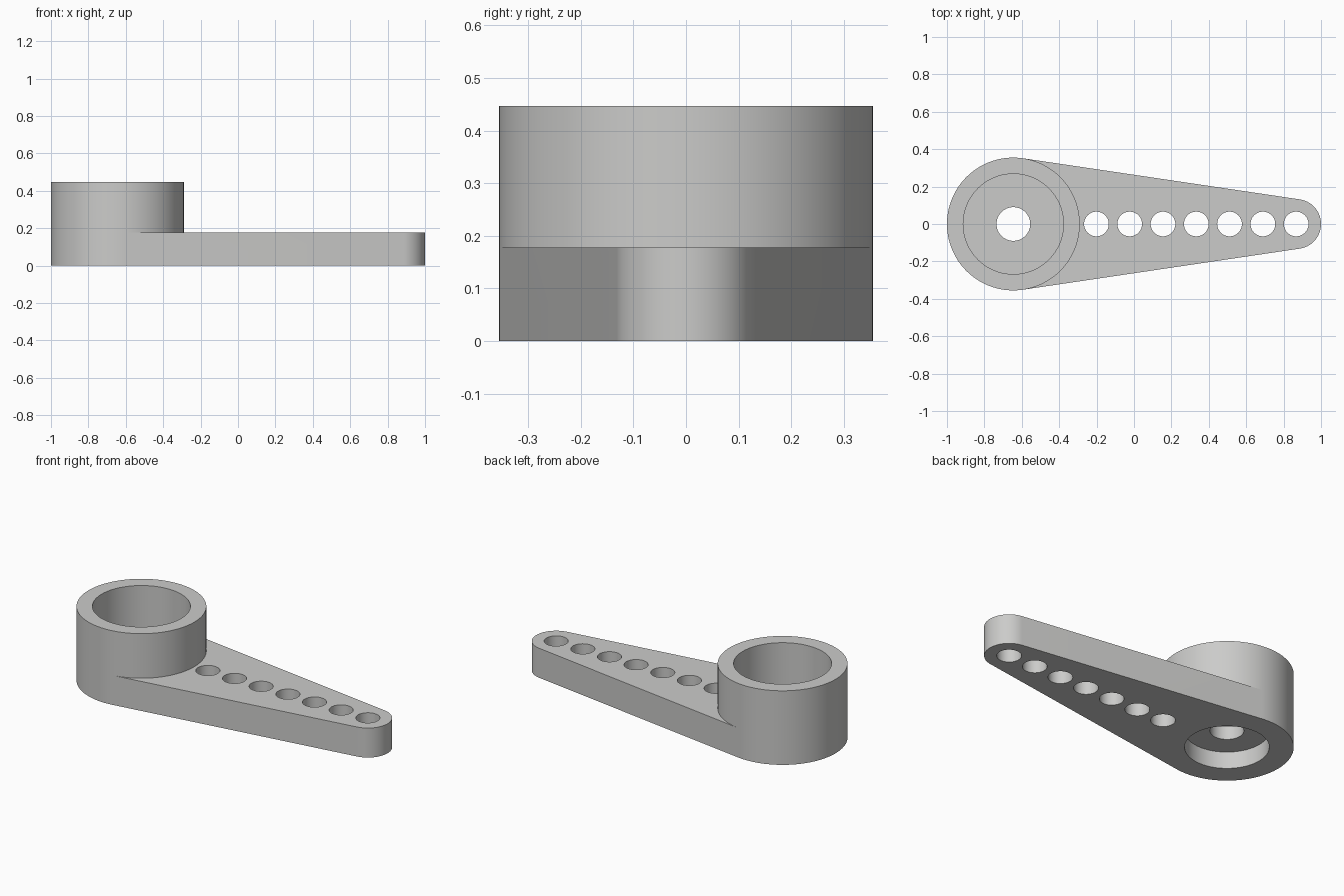
import bpy, bmesh, math

if "Cube" in bpy.data.objects:
    bpy.data.objects.remove(bpy.data.objects["Cube"])

HUB_X, HUB_R, HUB_H = -0.645, 0.355, 0.447
TIP_X, TIP_R, ARM_H = 0.867, 0.133, 0.178
BORE_R, RECESS_R, RECESS_H, SCREW_R = 0.268, 0.225, 0.10, 0.09
HOLE_R, HOLES, PITCH = 0.066, 7, 0.178


def arc(cx, r, a0, a1, n):
    return [(cx + r * math.cos(a0 + (a1 - a0) * i / n),
             r * math.sin(a0 + (a1 - a0) * i / n)) for i in range(n + 1)]


def ring_walls(bm, low, high):
    n = len(low)
    for i in range(n):
        j = (i + 1) % n
        bm.faces.new((low[i], low[j], high[j], high[i]))


def lathe(bm, cx, profile, n):
    """Closed solid of revolution from (radius, z) points, bottom to top."""
    rings = [[bm.verts.new((cx + r * math.cos(math.tau * i / n),
                            r * math.sin(math.tau * i / n), z))
              for i in range(n)] for r, z in profile]
    for low, high in zip(rings, rings[1:]):
        ring_walls(bm, low, high)
    bm.faces.new(rings[0][::-1])
    bm.faces.new(rings[-1])


def make_object(name, bm):
    bmesh.ops.recalc_face_normals(bm, faces=bm.faces[:])
    mesh = bpy.data.meshes.new(name)
    bm.to_mesh(mesh)
    bm.free()
    obj = bpy.data.objects.new(name, mesh)
    bpy.context.collection.objects.link(obj)
    return obj


# Lever body: hub circle and tip arc joined by tangent lines
tan = math.acos((HUB_R - TIP_R) / (TIP_X - HUB_X))
outer = arc(HUB_X, HUB_R, tan, math.tau - tan, 100)
inner = arc(HUB_X, HUB_R, -tan, tan, 80)[1:-1]
tip = arc(TIP_X, TIP_R, -tan, tan, 48)

bm = bmesh.new()
def verts(points, z):
    return [bm.verts.new((x, y, z)) for x, y in points]

bottom = verts(outer + tip, 0)
mid_outer, mid_inner, mid_tip = (verts(p, ARM_H) for p in (outer, inner, tip))
top = verts(outer + inner, HUB_H)
bm.faces.new(bottom[::-1])
ring_walls(bm, bottom, mid_outer + mid_tip)
bm.faces.new([mid_outer[-1]] + mid_tip + [mid_outer[0]] + mid_inner[::-1])
ring_walls(bm, mid_outer + mid_inner, top)
bm.faces.new(top)
lever = make_object("lever_arm", bm)

# Cutter: stepped hub bore plus the row of arm holes
bm = bmesh.new()
lathe(bm, HUB_X, [(RECESS_R, -0.1), (RECESS_R, RECESS_H), (SCREW_R, RECESS_H),
                  (SCREW_R, ARM_H), (BORE_R, ARM_H), (BORE_R, 0.6)], 128)
for i in range(HOLES):
    lathe(bm, TIP_X - i * PITCH, [(HOLE_R, -0.1), (HOLE_R, 0.3)], 48)
cutter = make_object("hole_cutter", bm)

mod = lever.modifiers.new("holes", 'BOOLEAN')
mod.operation, mod.solver, mod.object = 'DIFFERENCE', 'EXACT', cutter
bpy.context.view_layer.objects.active = lever
lever.select_set(True)
bpy.ops.object.modifier_apply(modifier="holes")
bpy.data.objects.remove(cutter)

# Plain grey finish, smooth curves with crisp rims
grey = bpy.data.materials.new("light_grey")
grey.diffuse_color = (0.6, 0.6, 0.59, 1)
grey.use_nodes = True
grey.node_tree.nodes["Principled BSDF"].inputs["Base Color"].default_value = grey.diffuse_color
lever.data.materials.clear()
lever.data.materials.append(grey)
for p in lever.data.polygons:
    p.material_index = 0
bpy.ops.object.shade_smooth_by_angle(angle=math.radians(30))
